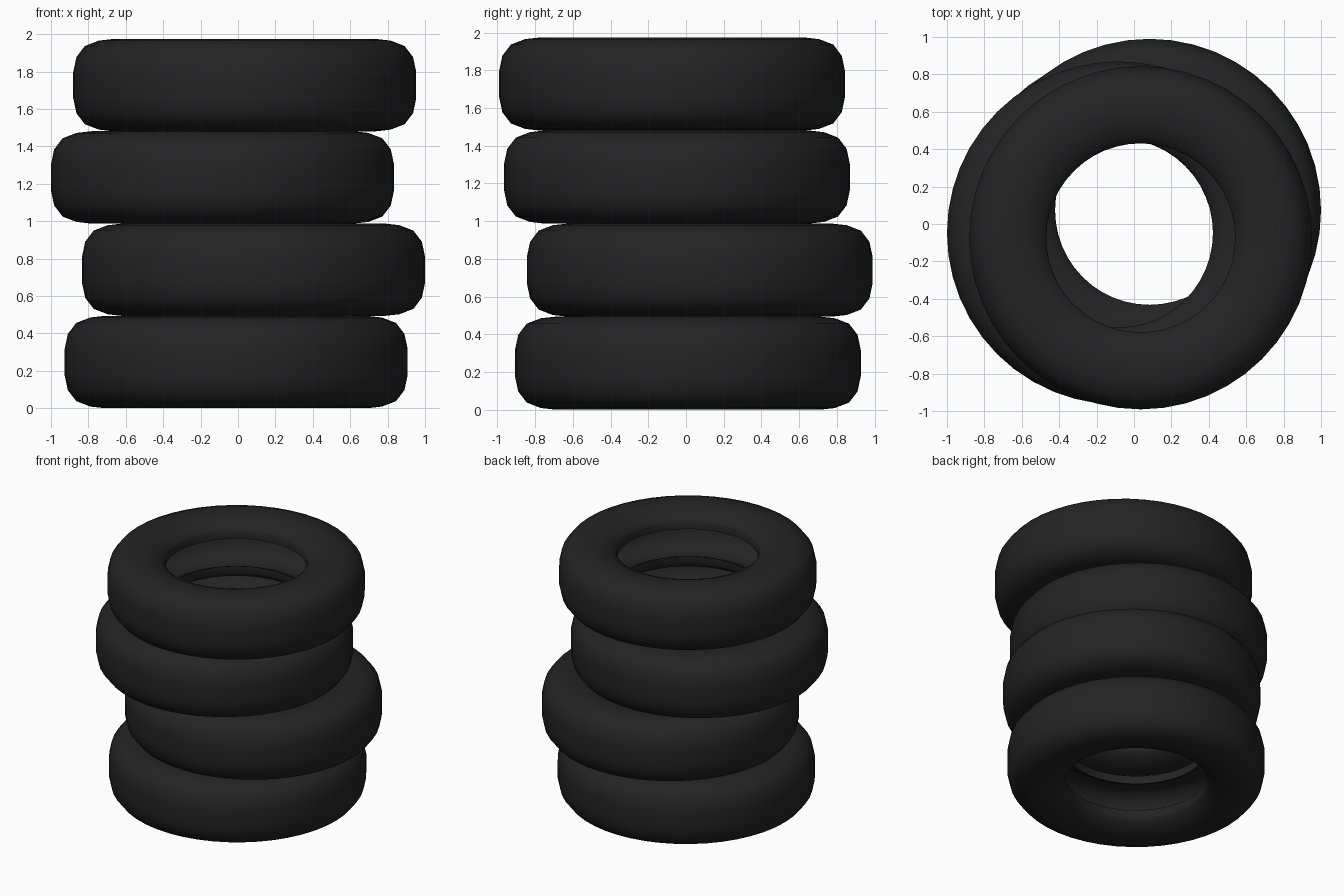
import bpy, bmesh, math

if "Cube" in bpy.data.objects:
    bpy.data.objects.remove(bpy.data.objects["Cube"])

SEGMENTS = 48
HALF = 0.247      # half the width of one tyre
PITCH = 0.4935    # stacking distance

rubber = bpy.data.materials.new("black rubber")
rubber.diffuse_color = (0.017, 0.017, 0.017, 1)
rubber.use_nodes = True
rubber.node_tree.nodes["Principled BSDF"].inputs["Base Color"].default_value = rubber.diffuse_color

# Upper half of the hollow tyre section (radius, height): tread, sidewall, bead, inner liner
half_section = [
    (0.917, 0.07), (0.900, 0.15), (0.855, 0.209), (0.780, 0.238), (0.700, HALF),
    (0.620, 0.236), (0.555, 0.208), (0.515, 0.178), (0.505, 0.160),
    (0.505, 0.108), (0.545, 0.125), (0.610, 0.175), (0.700, 0.195),
    (0.790, 0.175), (0.845, 0.110), (0.860, 0.040),
]
section = half_section + [(r, -z) for r, z in reversed(half_section)]


def make_tyre(name, x, y, z, turn):
    """Lathe the closed section around the vertical axis."""
    bm = bmesh.new()
    rings = []
    for i in range(SEGMENTS):
        a = 2 * math.pi * i / SEGMENTS
        rings.append([bm.verts.new((r * math.cos(a), r * math.sin(a), h))
                      for r, h in section])
    n = len(section)
    for i in range(SEGMENTS):
        a, b = rings[i], rings[(i + 1) % SEGMENTS]
        for j in range(n):
            k = (j + 1) % n
            bm.faces.new((a[j], b[j], b[k], a[k]))
    bmesh.ops.recalc_face_normals(bm, faces=bm.faces)
    mesh = bpy.data.meshes.new(name)
    bm.to_mesh(mesh)
    bm.free()
    mesh.materials.append(rubber)
    obj = bpy.data.objects.new(name, mesh)
    bpy.context.collection.objects.link(obj)
    obj.location = (x, y, z)
    obj.rotation_euler.z = turn
    bpy.ops.object.select_all(action='DESELECT')
    obj.select_set(True)
    bpy.context.view_layer.objects.active = obj
    bpy.ops.object.shade_smooth_by_angle(angle=math.radians(50))


# Uneven stack, bottom to top
names = ["bottom_tyre", "lower_middle_tyre", "upper_middle_tyre", "top_tyre"]
offsets = [(-0.01, 0.01), (0.083, 0.073), (-0.083, -0.048), (0.036, -0.074)]
for i, (name, (x, y)) in enumerate(zip(names, offsets)):
    make_tyre(name, x, y, HALF + i * PITCH, 0.0)
